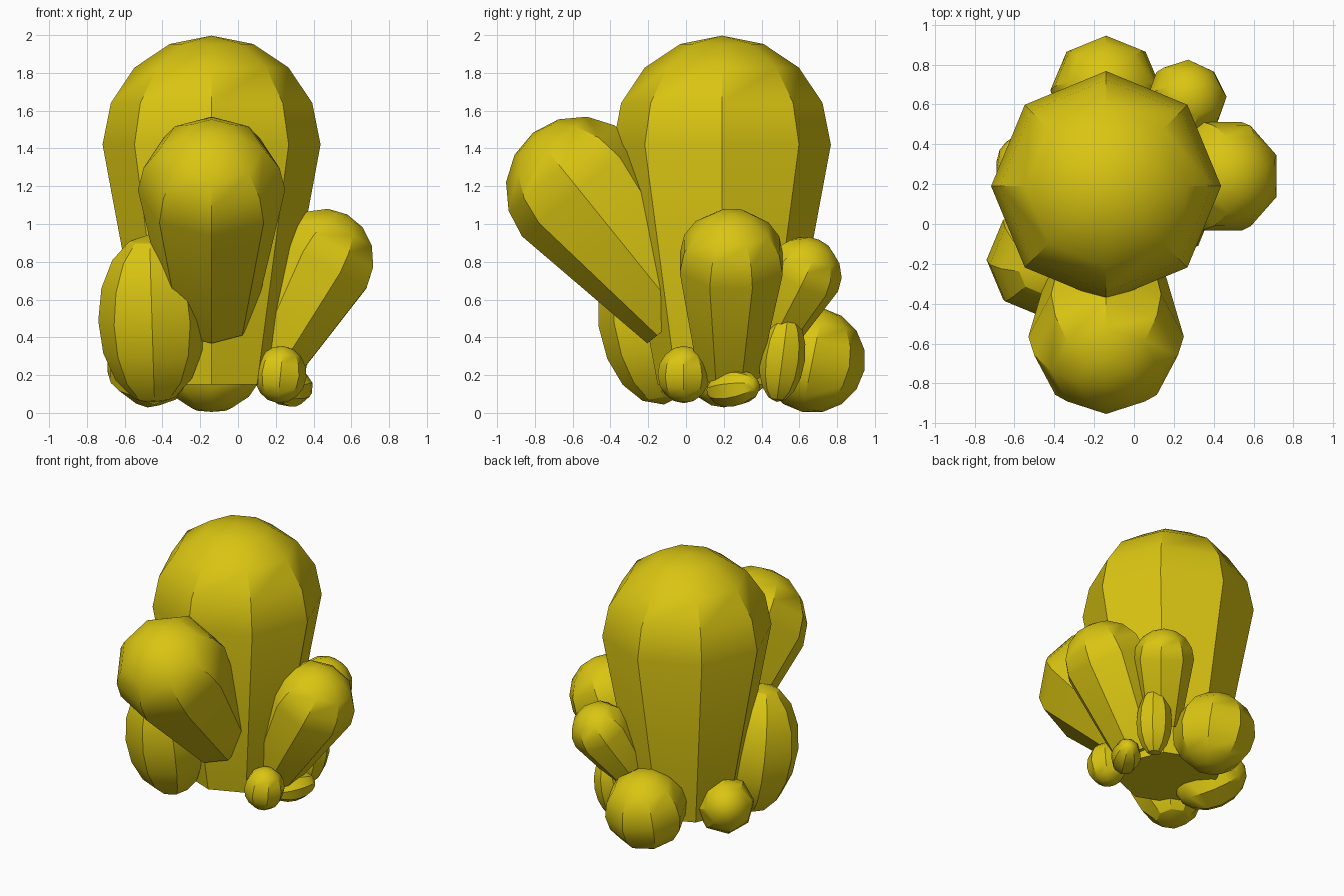
import bpy, bmesh, math
from mathutils import Vector, Matrix

cube = bpy.data.objects.get("Cube")
if cube:
    bpy.data.objects.remove(cube, do_unlink=True)

COLOR = (0.70, 0.56, 0.006, 1)
mat = bpy.data.materials.new("mustard yellow")
mat.use_nodes = True
mat.diffuse_color = COLOR
bsdf = mat.node_tree.nodes["Principled BSDF"]
bsdf.inputs["Base Color"].default_value = COLOR

SIDES = 8
DOME_STEP = math.radians(22.5)


def revolve(name, profile, center, direction, twist):
    """Spin a (radius, height) profile in eight sides and aim it along direction."""
    bm = bmesh.new()
    rings = []
    for r, z in profile:
        if r < 1e-4:
            rings.append([bm.verts.new((0, 0, z))])
            continue
        angles = [math.tau * i / SIDES for i in range(SIDES)]
        rings.append([bm.verts.new((r * math.cos(a), r * math.sin(a), z)) for a in angles])
    for low, high in zip(rings, rings[1:]):
        for i in range(SIDES):
            j = (i + 1) % SIDES
            if len(low) == 1:
                bm.faces.new((low[0], high[j], high[i]))
            elif len(high) == 1:
                bm.faces.new((low[i], low[j], high[0]))
            else:
                bm.faces.new((low[i], low[j], high[j], high[i]))
    if len(rings[0]) > 1:
        bm.faces.new(rings[0][::-1])
    aim = Vector((0, 0, 1)).rotation_difference(Vector(direction).normalized())
    bm.transform(Matrix.Translation(center) @ aim.to_matrix().to_4x4()
                 @ Matrix.Rotation(math.radians(twist), 4, 'Z'))
    bmesh.ops.recalc_face_normals(bm, faces=bm.faces)
    mesh = bpy.data.meshes.new(name)
    bm.to_mesh(mesh)
    bm.free()
    mesh.materials.append(mat)
    obj = bpy.data.objects.new(name, mesh)
    bpy.context.collection.objects.link(obj)
    bpy.ops.object.select_all(action='DESELECT')
    obj.select_set(True)
    bpy.context.view_layer.objects.active = obj
    bpy.ops.object.shade_smooth_by_angle(angle=math.radians(30))
    return obj


def stalk(name, center, radius, direction=(0, 0, 1), twist=0):
    """Tapered trunk under a half-round cap; center is the cap's centre."""
    profile = [(0.59 * radius, -2.2 * radius)]
    profile += [(radius * math.cos(k * DOME_STEP), radius * math.sin(k * DOME_STEP))
                for k in range(5)]
    return revolve(name, profile, center, direction, twist)


def bulb(name, center, radius, half_length, direction=(0, 0, 1), twist=0):
    """Round or stretched pod with its poles along direction."""
    profile = [(radius * math.cos(k * DOME_STEP), half_length * math.sin(k * DOME_STEP))
               for k in range(-4, 5)]
    return revolve(name, profile, center, direction, twist)


# Tall stalks
stalk("main_stalk", (-0.14, 0.19, 1.42), 0.577)
stalk("front_stalk", (-0.14, -0.565, 1.18), 0.39, (0, -0.63, 0.78))
stalk("left_stalk", (0.44, 0.24, 0.79), 0.295, (0.47, 0.02, 0.88), 22.5)
stalk("back_left_stalk", (0.26, 0.62, 0.73), 0.205, (0.33, 0.42, 0.84))

# Pods around the foot
bulb("front_right_pod", (-0.455, -0.18, 0.495), 0.285, 0.455, (-0.03, -0.14, 1))
bulb("back_right_pod", (-0.48, 0.23, 0.235), 0.2, 0.25, (-0.5, 0.6, 0.3))
bulb("back_pod", (-0.14, 0.67, 0.28), 0.28, 0.28, (0, 0.2, 1))
bulb("back_left_pod", (0.25, 0.51, 0.29), 0.12, 0.235, (0.1, 0.13, 1))
bulb("left_low_pod", (0.28, 0.25, 0.13), 0.1, 0.155, (0.5, 0.8, 0.1))
bulb("front_left_pod", (0.225, -0.012, 0.203), 0.138, 0.152, (0.1, 0, 1))
